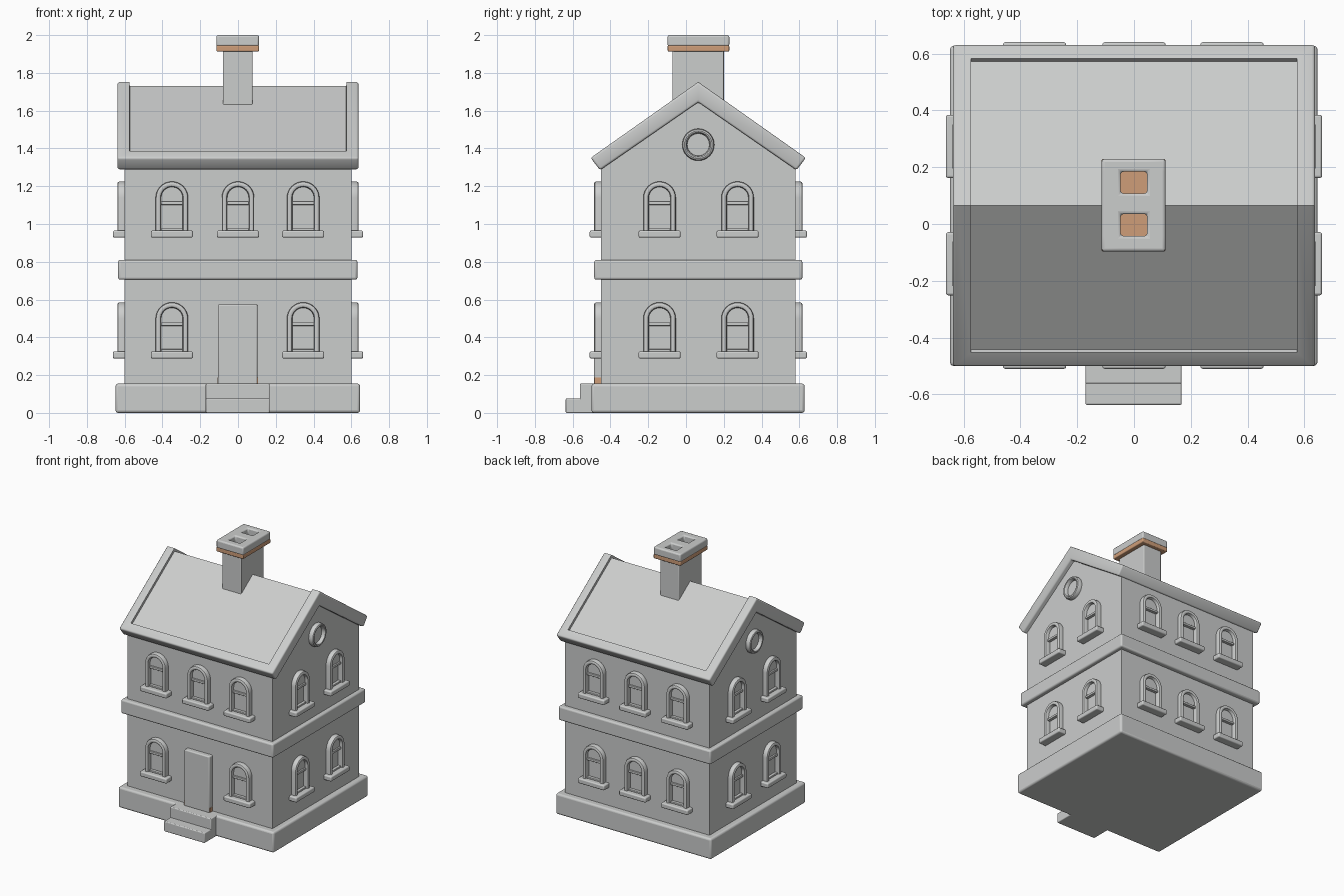
import bpy, bmesh, math
from mathutils import Matrix

cube = bpy.data.objects.get("Cube")
if cube:
    bpy.data.objects.remove(cube, do_unlink=True)

MID_Y = 0.065          # centre line of the house, shifted back by the steps
PARTS = []


def material(name, colour):
    m = bpy.data.materials.new(name)
    m.use_nodes = True
    m.diffuse_color = (*colour, 1)
    m.node_tree.nodes["Principled BSDF"].inputs["Base Color"].default_value = (*colour, 1)
    return m


GREY = material("stone_grey", (0.6, 0.61, 0.605))
CLAY = material("clay_orange", (0.62, 0.34, 0.19))


def mesh_from(bm, name, mat=GREY):
    bmesh.ops.recalc_face_normals(bm, faces=bm.faces)
    mesh = bpy.data.meshes.new(name)
    bm.to_mesh(mesh)
    bm.free()
    mesh.materials.append(mat)
    return mesh


def place(name, mesh, loc=(0, 0, 0), turn=0, bevel=0):
    ob = bpy.data.objects.new(name, mesh)
    bpy.context.collection.objects.link(ob)
    ob.location = loc
    ob.rotation_euler.z = math.radians(turn)
    if bevel:
        mod = ob.modifiers.new("rounded_edges", "BEVEL")
        mod.width, mod.segments, mod.limit_method = bevel, 3, "ANGLE"
        mod.angle_limit = math.radians(40)
    PARTS.append(ob)
    return ob


def box_mesh(name, x, y, z, mat=GREY):
    bm = bmesh.new()
    bmesh.ops.create_cube(bm, size=1)
    for v in bm.verts:
        v.co = [lo + (c + 0.5) * (hi - lo) for c, (lo, hi) in zip(v.co, (x, y, z))]
    return mesh_from(bm, name, mat)


def box(name, x, y, z, bevel=0, mat=GREY):
    return place(name, box_mesh(name, x, y, z, mat), bevel=bevel)


def prism(points, half):
    """Extrude a y-z outline along x, centred."""
    bm = bmesh.new()
    face = bm.faces.new([bm.verts.new((-half, y, z)) for y, z in points])
    out = bmesh.ops.extrude_face_region(bm, geom=[face])["geom"]
    for v in out:
        if isinstance(v, bmesh.types.BMVert):
            v.co.x = half
    bmesh.ops.recalc_face_normals(bm, faces=bm.faces)
    return bm


def arch(r, spring=0.174, steps=16):
    arc = [(r * math.cos(math.pi * i / steps), spring + r * math.sin(math.pi * i / steps))
           for i in range(steps + 1)]
    return [(r, 0)] + arc + [(-r, 0)]


def circle(r, steps=32):
    return [(r * math.cos(math.tau * i / steps), r * math.sin(math.tau * i / steps))
            for i in range(steps)]


def sweep_mesh(name, path, section, closed=False):
    """Trim whose section is (radius, distance out from the wall)."""
    bm = bmesh.new()
    rows = [[bm.verts.new((x, -d, z)) for x, z in path(r)] for r, d in section]
    n = len(rows[0])
    for a, b in zip(rows, rows[1:]):
        for i in range(n if closed else n - 1):
            j = (i + 1) % n
            bm.faces.new((a[i], a[j], b[j], b[i]))
    return mesh_from(bm, name)


def plate_mesh(name, outline, depth):
    bm = bmesh.new()
    face = bm.faces.new([bm.verts.new((x, 0, z)) for x, z in outline])
    out = bmesh.ops.extrude_face_region(bm, geom=[face])["geom"]
    for v in out:
        if isinstance(v, bmesh.types.BMVert):
            v.co.y = -depth
    return mesh_from(bm, name)


# Walls, foundation, middle band and steps
walls = prism([(-0.45, 0.1), (0.58, 0.1), (0.58, 1.31), (MID_Y, 1.67), (-0.45, 1.31)], 0.602)
place("walls", mesh_from(walls, "walls"))
box("foundation", (-0.648, 0.646), (-0.5, 0.628), (0, 0.155), 0.014)
box("middle_band", (-0.635, 0.632), (-0.486, 0.616), (0.705, 0.81), 0.012)
box("upper_step", (-0.171, 0.168), (-0.562, -0.4), (0, 0.155), 0.006)
box("lower_step", (-0.171, 0.168), (-0.637, -0.4), (0, 0.076), 0.006)

# Door with clay feet on its two edges
box("door", (-0.107, 0.103), (-0.487, -0.4), (0.15, 0.575), 0.008)
for x in (-0.109, 0.1):
    box("door_foot", (x, x + 0.005), (-0.484, -0.44), (0.15, 0.188), mat=CLAY)

# Roof with rounded rim and a sunken panel on both slopes
side = [(0.57, 1.35), (0.52, 1.285)]
outline = ([(MID_Y, 1.752)] + [(MID_Y + y, z) for y, z in side] + [(MID_Y, 1.645)]
           + [(MID_Y - y, z) for y, z in reversed(side)])
roof = prism(outline, 0.638)
ridge = [e for e in roof.edges if all(v.co.z > 1.7 for v in e.verts)]
bmesh.ops.bevel(roof, geom=[e for e in roof.edges if e not in ridge],
                offset=0.012, segments=3, profile=0.5, affect="EDGES")
slopes = [f for f in roof.faces if f.calc_area() > 0.3 and f.normal.z > 0.5]
bmesh.ops.inset_region(roof, faces=slopes, thickness=0.052, use_even_offset=True)
bmesh.ops.inset_region(roof, faces=slopes, thickness=0.001, depth=-0.018, use_even_offset=True)
place("roof", mesh_from(roof, "roof"))

# Chimney: shaft, clay course, and a cap with two flues
box("chimney_shaft", (-0.08, 0.077), (-0.072, 0.2), (1.45, 1.93), 0.006)
box("chimney_course", (-0.114, 0.111), (-0.097, 0.229), (1.913, 1.946), 0.006, CLAY)
xs = (-0.114, -0.047, 0.046, 0.111)
ys = (-0.097, -0.042, 0.035, 0.108, 0.184, 0.229)
cap = bmesh.new()
grid = [[cap.verts.new((x, y, 1.94)) for y in ys] for x in xs]
for i in range(len(xs) - 1):
    for j in range(len(ys) - 1):
        if not (i == 1 and j in (1, 3)):
            cap.faces.new((grid[i][j], grid[i + 1][j], grid[i + 1][j + 1], grid[i][j + 1]))
top = bmesh.ops.extrude_face_region(cap, geom=cap.faces[:], use_keep_orig=True)["geom"]
for v in top:
    if isinstance(v, bmesh.types.BMVert):
        v.co.z = 2.0
place("chimney_cap", mesh_from(cap, "chimney_cap"), bevel=0.01)

# Shared window parts, standing on the sill and facing the front
window_parts = {
    "window_frame": (sweep_mesh("window_frame", arch, [
        (0.057, 0), (0.057, 0.026), (0.061, 0.034), (0.068, 0.037),
        (0.076, 0.037), (0.083, 0.033), (0.086, 0.025), (0.086, 0)]), 0),
    "window_sill": (box_mesh("window_sill", (-0.111, 0.111), (-0.06, 0.02), (-0.037, 0)), 0.008),
    "window_upper_pane": (plate_mesh("window_upper_pane",
                                     [(x, max(z, 0.15)) for x, z in arch(0.058)[1:-1]]
                                     + [(-0.058, 0.15), (0.058, 0.15)], 0.012), 0),
    "window_bar": (box_mesh("window_bar", (-0.058, 0.058), (-0.024, 0), (0.136, 0.154)), 0.004),
    "window_bottom_rail": (box_mesh("window_bottom_rail", (-0.058, 0.058), (-0.024, 0),
                                    (-0.002, 0.012)), 0.004),
}


def window(x, y, z, turn):
    for name, (mesh, bevel) in window_parts.items():
        place(name, mesh, (x, y, z), turn, bevel)


for z in (0.325, 0.965):
    for x in (-0.35, 0, 0.345):
        if x or z > 0.5:
            window(x, -0.45, z, 0)
        window(x, 0.58, z, 180)
    for y in (-0.14, 0.273):
        window(0.602, y, z, 90)
        window(-0.602, y, z, -90)

# Round gable windows
ring = sweep_mesh("round_window_frame", circle, [
    (0.058, 0), (0.06, 0.024), (0.066, 0.033), (0.073, 0.035),
    (0.081, 0.031), (0.085, 0.022), (0.085, 0)], closed=True)
glass = plate_mesh("round_window_pane", circle(0.06), 0.008)
for sign in (1, -1):
    place("round_window_frame", ring, (sign * 0.602, MID_Y, 1.42), sign * 90)
    place("round_window_pane", glass, (sign * 0.602, MID_Y, 1.42), sign * 90)

# Soft shading with sharp corners kept
bpy.ops.object.select_all(action="DESELECT")
for ob in PARTS:
    ob.select_set(True)
bpy.context.view_layer.objects.active = PARTS[0]
bpy.ops.object.shade_smooth_by_angle(angle=math.radians(35))
